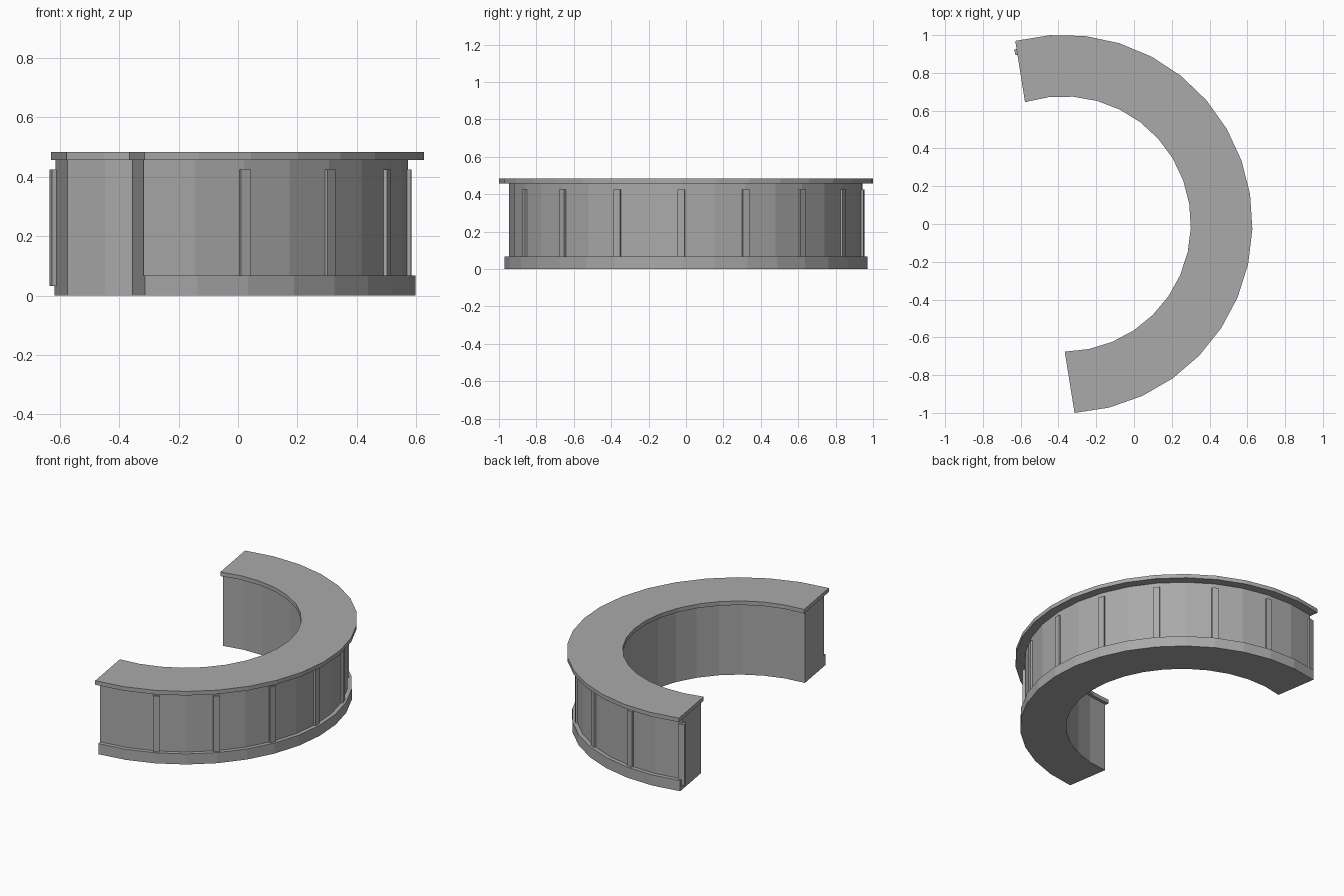
import bpy, bmesh
from math import radians, asin, pi, cos, sin
from mathutils import Matrix, Vector

cube = bpy.data.objects.get("Cube")
if cube:
    bpy.data.objects.remove(cube)

CENTRE = Vector((-0.375, 0, 0))   # centre of the arc
FACING = radians(9.05)            # direction of the middle of the arc
SEGMENTS = 18

grey = bpy.data.materials.new("plain grey")
grey.use_nodes = True
colour = (0.4, 0.4, 0.4, 1)
grey.diffuse_color = colour
grey.node_tree.nodes["Principled BSDF"].inputs["Base Color"].default_value = colour


def add_object(name, bm):
    bmesh.ops.recalc_face_normals(bm, faces=bm.faces)
    mesh = bpy.data.meshes.new(name)
    bm.to_mesh(mesh)
    bm.free()
    mesh.materials.append(grey)
    obj = bpy.data.objects.new(name, mesh)
    bpy.context.collection.objects.link(obj)
    return obj


def half_ring(name, profile, extension):
    """Sweep a (radius, height) profile past a half turn, with parallel flat ends."""
    bm = bmesh.new()
    sections = []
    for i in range(SEGMENTS + 1):
        t = 2 * i / SEGMENTS - 1
        section = []
        for r, z in profile:
            a = FACING + t * (pi / 2 + asin(extension / r))
            section.append(bm.verts.new(CENTRE + Vector((r * cos(a), r * sin(a), z))))
        sections.append(section)
    n = len(profile)
    for a, b in zip(sections, sections[1:]):
        for j in range(n):
            k = (j + 1) % n
            bm.faces.new((a[j], a[k], b[k], b[j]))
    bm.faces.new(sections[0])
    bm.faces.new(sections[-1])
    return add_object(name, bm)


# Counter body with a stepped plinth on the outer side
half_ring("counter_body", [(0.697, 0), (0.973, 0), (0.973, 0.068),
                           (0.947, 0.068), (0.947, 0.46), (0.697, 0.46)], 0.092)

# Overhanging worktop
half_ring("worktop", [(0.676, 0.457), (1.002, 0.457),
                      (1.002, 0.483), (0.676, 0.483)], 0.098)

# Upright battens on the outer wall, the last one at the open end
for i in range(9):
    angle = radians(-65.2 + 21.22 * i)
    bm = bmesh.new()
    bmesh.ops.create_cube(bm, size=1)
    bmesh.ops.scale(bm, vec=(0.03, 0.038, 0.393), verts=bm.verts)
    bmesh.ops.translate(bm, vec=(0.943, 0, 0.2285), verts=bm.verts)
    bmesh.ops.transform(bm, matrix=Matrix.Translation(CENTRE) @ Matrix.Rotation(angle, 4, 'Z'),
                        verts=bm.verts)
    add_object(f"batten_{i + 1}", bm)
